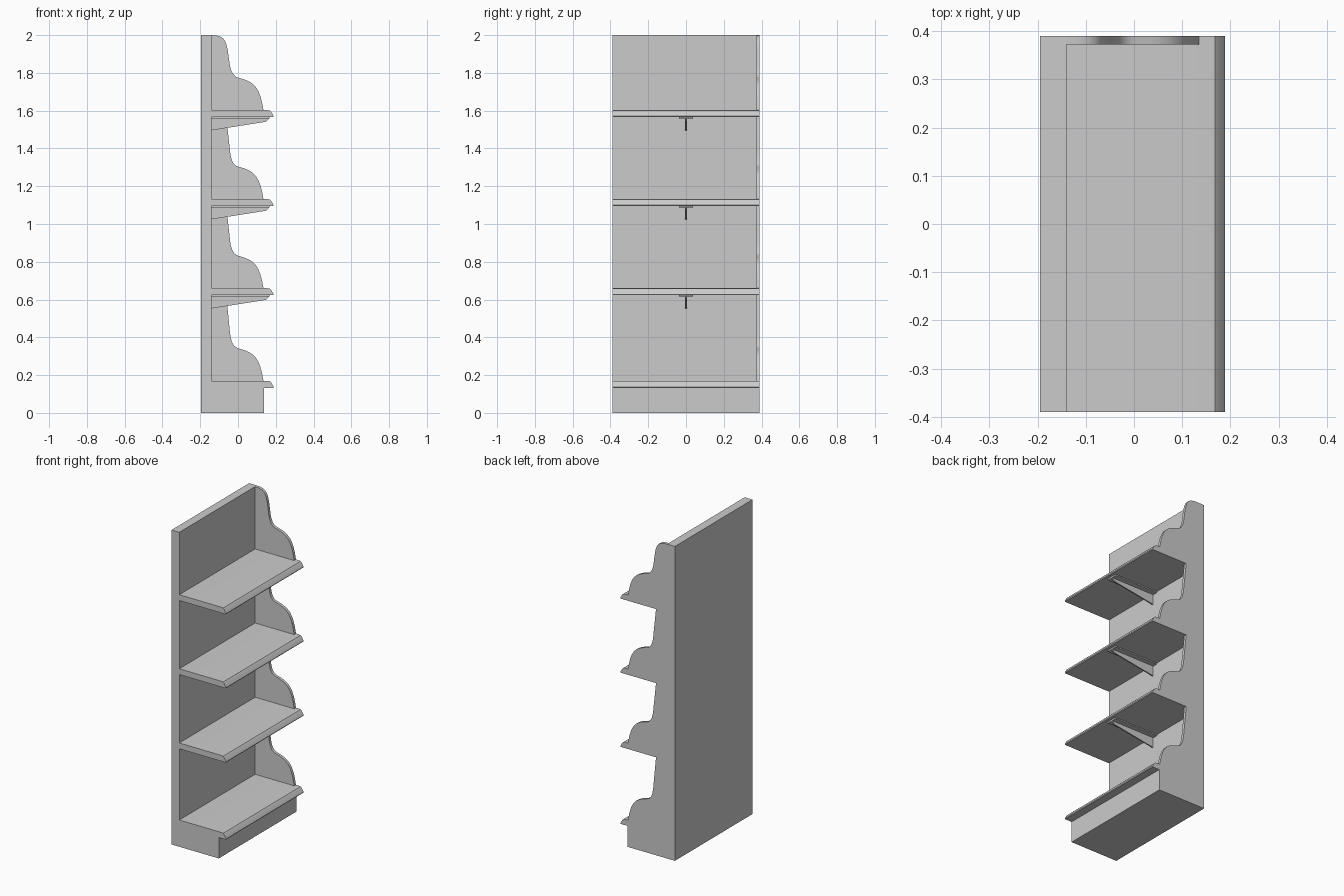
import bpy
import bmesh
from mathutils import Vector
from mathutils.geometry import interpolate_bezier

if "Cube" in bpy.data.objects:
    bpy.data.objects.remove(bpy.data.objects["Cube"])

BACK, INNER, HALF = -0.195, -0.14, 0.39
THICK = 0.037
SHELF_TOPS = [0.17, 0.66, 1.132, 1.603]


def extrude_profile(name, points, y0, y1):
    """Extrude an (x, z) outline between two y positions."""
    bm = bmesh.new()
    face = bm.faces.new([bm.verts.new((x, y0, z)) for x, z in points])
    grown = bmesh.ops.extrude_face_region(bm, geom=[face])["geom"]
    moved = [v for v in grown if isinstance(v, bmesh.types.BMVert)]
    bmesh.ops.translate(bm, verts=moved, vec=(0, y1 - y0, 0))
    bmesh.ops.recalc_face_normals(bm, faces=bm.faces)
    mesh = bpy.data.meshes.new(name)
    bm.to_mesh(mesh)
    bm.free()
    obj = bpy.data.objects.new(name, mesh)
    bpy.context.collection.objects.link(obj)
    bpy.ops.object.select_all(action='DESELECT')
    obj.select_set(True)
    bpy.context.view_layer.objects.active = obj
    bpy.ops.object.shade_smooth_by_angle(angle=0.6)
    return obj


def bezier(*controls):
    a, h1, h2, b = [Vector((x, z, 0)) for x, z in controls]
    return [(p.x, p.y) for p in interpolate_bezier(a, h1, h2, b, 9)]


def shelf_nose(top):
    """Rounded front lip, from the top edge down to the underside."""
    bottom = top - THICK
    return [(0.155, top), (0.168, top - 0.002), (0.176, top - 0.010),
            (0.189, bottom + 0.005), (0.187, bottom)]


# Back panel
extrude_profile("back_panel", [(BACK, 0), (INNER, 0), (INNER, 2), (BACK, 2)], -HALF, HALF)

# Bottom shelf with its recessed plinth
low = SHELF_TOPS[0]
extrude_profile("plinth_shelf",
                [(INNER, low)] + shelf_nose(low)
                + [(0.138, low - THICK), (0.138, 0), (INNER, 0)], -HALF, HALF)

# Upper shelves, each with a central T-shaped bracket
for i, top in enumerate(SHELF_TOPS[1:], 1):
    under = top - THICK
    extrude_profile(f"shelf_{i}", [(INNER, top)] + shelf_nose(top) + [(INNER, under)],
                    -HALF, HALF)
    extrude_profile(f"bracket_plate_{i}",
                    [(INNER, under), (0.17, under), (0.165, under - 0.007),
                     (INNER, under - 0.007)], -0.036, 0.036)
    extrude_profile(f"bracket_web_{i}",
                    [(INNER, under - 0.007), (0.165, under - 0.007),
                     (0.147, under - 0.025), (INNER, under - 0.07)], -0.004, 0.004)

# Scalloped end panels, one per bay, on one side only
for i, base in enumerate(SHELF_TOPS):
    is_top = i == len(SHELF_TOPS) - 1
    neck = 0.25 if is_top else 0.28
    curve = bezier((0.135, 0), (0.115, 0.12), (0.09, 0.15), (0.0, 0.172))
    curve += bezier((0.0, 0.172), (-0.03, 0.182), (-0.04, 0.215), (-0.045, neck))[1:]
    if is_top:
        height = 2 - base
        curve += bezier((-0.045, neck), (-0.06, 0.36), (-0.06, height), (INNER, height))[1:]
    else:
        height = SHELF_TOPS[i + 1] - THICK - base
        curve += [(-0.062, height), (INNER, height)]
    outline = [(x, z + base) for x, z in curve] + [(INNER, base)]
    extrude_profile(f"end_panel_{i + 1}", outline, 0.372, HALF)
